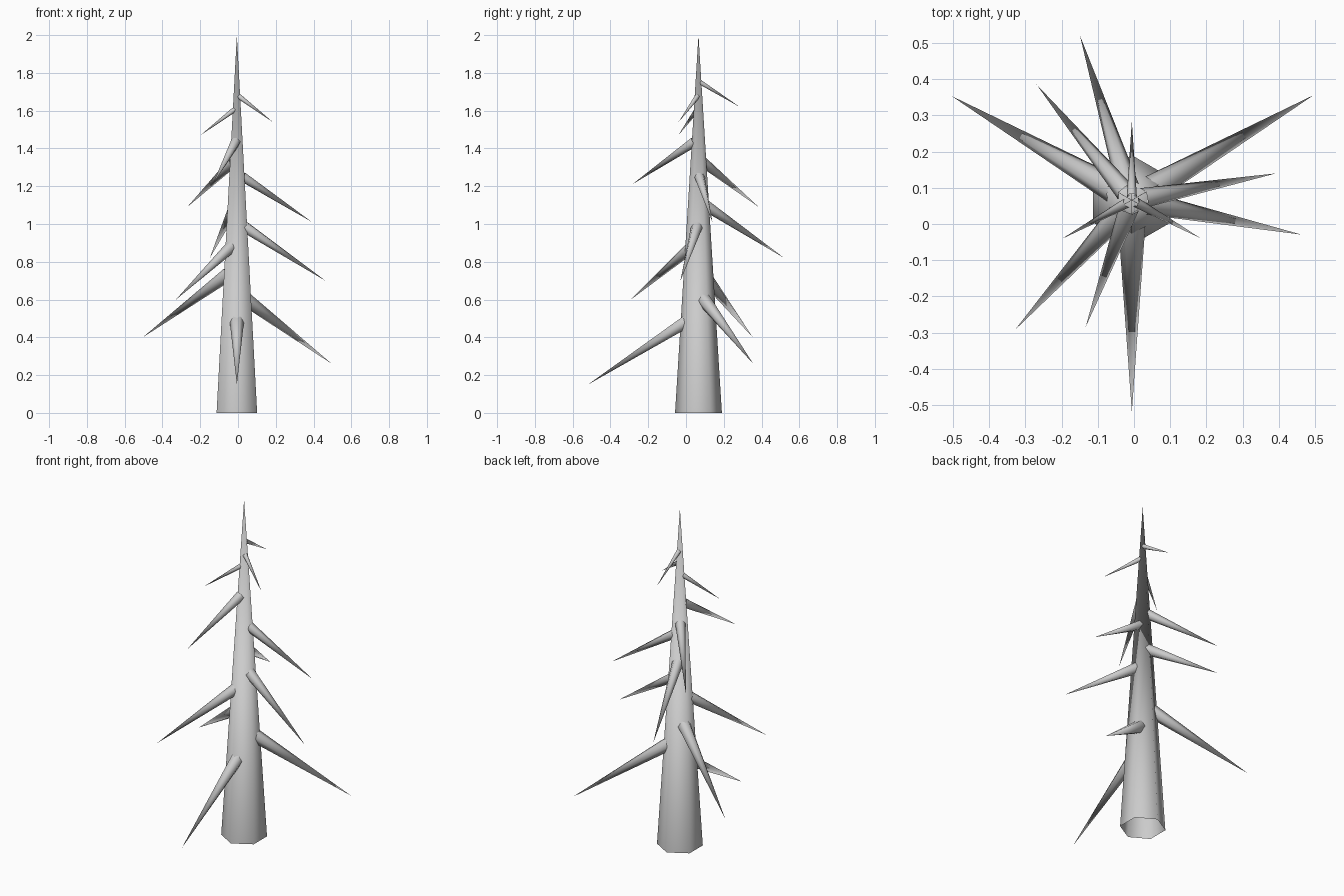
import bpy, bmesh
from math import radians, cos, sin
from mathutils import Vector, Matrix

if "Cube" in bpy.data.objects:
    bpy.data.objects.remove(bpy.data.objects["Cube"])

CX, CY = -0.006, 0.066      # trunk axis
BASE_R, HEIGHT = 0.124, 2.0


def spike(name, base, tip, radius):
    """Open six-sided cone from base to tip, two corners lying level."""
    base, tip = Vector(base), Vector(tip)
    z = (tip - base).normalized()
    side = Vector((0, 0, 1)).cross(z)
    y = side.normalized() if side.length > 1e-4 else Vector((0, 1, 0))
    x = y.cross(z)
    length = (tip - base).length
    rot = Matrix((x, y, z)).transposed().to_4x4()
    mat = Matrix.Translation((base + tip) / 2) @ rot
    bm = bmesh.new()
    bmesh.ops.create_cone(bm, cap_ends=False, segments=6, radius1=radius,
                          radius2=0, depth=length, matrix=mat)
    bmesh.ops.remove_doubles(bm, verts=bm.verts, dist=1e-5)
    bmesh.ops.recalc_face_normals(bm, faces=bm.faces)
    for f in bm.faces:
        f.smooth = True
    me = bpy.data.meshes.new(name)
    bm.to_mesh(me)
    bm.free()
    ob = bpy.data.objects.new(name, me)
    bpy.context.collection.objects.link(ob)


# Trunk
spike("trunk", (CX, CY, 0), (CX, CY, HEIGHT), BASE_R)

# Whorls of drooping branches: (root radius, [(angle, reach, root z, tip z)])
whorls = [
    (0.038, [(270, 0.585, 0.485, 0.15), (30, 0.58, 0.60, 0.26), (150, 0.575, 0.735, 0.40)]),
    (0.032, [(348.5, 0.478, 0.985, 0.70), (228, 0.482, 0.88, 0.60), (107.5, 0.476, 1.10, 0.82)]),
    (0.028, [(10.5, 0.405, 1.25, 1.01), (129.5, 0.413, 1.33, 1.09), (250, 0.373, 1.435, 1.21)]),
    (0.014, [(209, 0.22, 1.605, 1.47), (331, 0.217, 1.675, 1.54), (90, 0.218, 1.75, 1.62)]),
]
n = 0
for radius, branches in whorls:
    for deg, reach, z0, z1 in branches:
        n += 1
        d = Vector((cos(radians(deg)), sin(radians(deg)), 0))
        axis = Vector((CX, CY, 0))
        inset = 0.65 * BASE_R * (1 - z0 / HEIGHT)
        spike(f"branch_{n}", axis + d * inset + Vector((0, 0, z0)),
              axis + d * reach + Vector((0, 0, z1)), radius)
